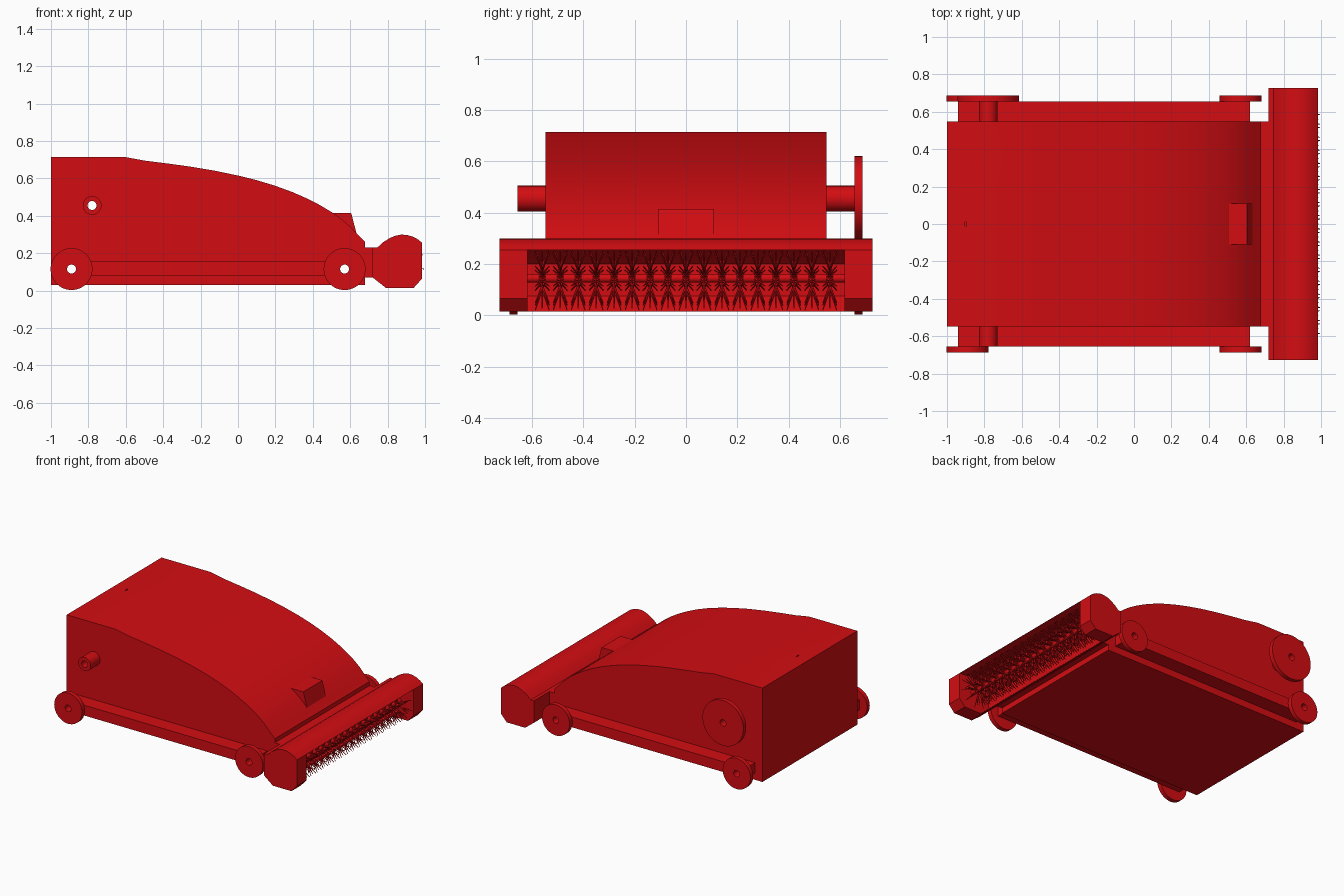
import bpy, bmesh, math
from mathutils import Vector, Matrix

if "Cube" in bpy.data.objects:
    bpy.data.objects.remove(bpy.data.objects["Cube"])

red = bpy.data.materials.new("red_paint")
red.diffuse_color = (0.65, 0.004, 0.006, 1)
red.use_nodes = True
red.node_tree.nodes["Principled BSDF"].inputs["Base Color"].default_value = red.diffuse_color


def finish(name, bm):
    bmesh.ops.recalc_face_normals(bm, faces=bm.faces)
    me = bpy.data.meshes.new(name)
    bm.to_mesh(me)
    bm.free()
    me.materials.append(red)
    ob = bpy.data.objects.new(name, me)
    bpy.context.collection.objects.link(ob)
    return ob


def extrude_y(name, profile, y0, y1):
    """Solid from an x-z profile, swept between two y values."""
    bm = bmesh.new()
    face = bm.faces.new([bm.verts.new((x, y0, z)) for x, z in profile])
    geo = bmesh.ops.extrude_face_region(bm, geom=[face])["geom"]
    verts = [g for g in geo if isinstance(g, bmesh.types.BMVert)]
    bmesh.ops.translate(bm, verts=verts, vec=(0, y1 - y0, 0))
    return finish(name, bm)


def box(name, x0, x1, y0, y1, z0, z1):
    return extrude_y(name, [(x0, z0), (x1, z0), (x1, z1), (x0, z1)], y0, y1)


def disc(name, x, z, r, y0, y1, sides=48):
    ring = [(x + r * math.cos(math.tau * i / sides), z + r * math.sin(math.tau * i / sides))
            for i in range(sides)]
    return extrude_y(name, ring, y0, y1)


def drill(ob, cutters):
    """Bake boolean holes into an object."""
    for c in cutters:
        mod = ob.modifiers.new("hole", 'BOOLEAN')
        mod.operation, mod.solver, mod.object = 'DIFFERENCE', 'EXACT', c
    dg = bpy.context.evaluated_depsgraph_get()
    ob.data = bpy.data.meshes.new_from_object(ob.evaluated_get(dg))
    ob.modifiers.clear()


REAR, FRONT, CRANK = (-0.89, 0.115), (0.57, 0.115), (-0.78, 0.455)

# Cutters for the axle holes and the pin hole on top
holes = {n: disc("cutter_" + n, *p, 0.024, -0.9, 0.9, 24)
         for n, p in (("rear", REAR), ("front", FRONT), ("crank", CRANK))}
pin = box("cutter_pin", -0.904, -0.896, -0.012, 0.012, 0.6, 0.8)

# Main body with the curved hood
hood = [(0.68, 0.26), (0.64, 0.30), (0.60, 0.343), (0.55, 0.385), (0.50, 0.42), (0.44, 0.456),
        (0.37, 0.492), (0.29, 0.527), (0.20, 0.56), (0.10, 0.59), (0.0, 0.615), (-0.12, 0.64),
        (-0.25, 0.662), (-0.38, 0.68), (-0.50, 0.695), (-0.61, 0.715)]
body = extrude_y("body", [(-1, 0.03), (0.68, 0.03)] + hood + [(-1, 0.715)], -0.547, 0.547)
drill(body, [*holes.values(), pin])

# Latch block on the hood, and neck joining body to brush head
extrude_y("hood_latch", [(0.50, 0.415), (0.605, 0.415), (0.635, 0.30), (0.60, 0.30)], -0.11, 0.11)
box("neck", 0.67, 0.73, -0.547, 0.547, 0.07, 0.23)

# Side rails, wheels and crank tubes
for s, side in ((-1, "near"), (1, "far")):
    rail = box(side + "_rail", -0.94, 0.62, s * 0.54, s * 0.656, 0.08, 0.155)
    drill(rail, [holes["rear"], holes["front"]])
    for n, p in (("rear", REAR), ("front", FRONT)):
        wheel = disc(f"{side}_{n}_wheel", *p, 0.112, s * 0.656, s * 0.688)
        drill(wheel, [holes[n]])
    tube = disc(side + "_crank_tube", *CRANK, 0.05, s * 0.54, s * 0.656, 32)
    drill(tube, [holes["crank"]])
crank = disc("crank_disc", *CRANK, 0.165, 0.656, 0.688, 64)
drill(crank, [holes["crank"]])

# Brush head: solid end caps and an open-fronted shell between them
dome = [(0.985, 0.255), (0.96, 0.275), (0.93, 0.29), (0.90, 0.298), (0.87, 0.299), (0.84, 0.293),
        (0.81, 0.28), (0.775, 0.258), (0.745, 0.23), (0.72, 0.23), (0.72, 0.07), (0.79, 0.015)]
for s, side in ((-1, "near"), (1, "far")):
    extrude_y(side + "_head_cap", dome + [(0.94, 0.015), (0.985, 0.065)], s * 0.617, s * 0.726)
lining = [(0.80, 0.015), (0.737, 0.075), (0.737, 0.20), (0.80, 0.247), (0.87, 0.268), (0.95, 0.255)]
extrude_y("head_shell", dome + lining, -0.617, 0.617)

# Brush roller with crossed bristles
AX, AZ = 0.872, 0.145
disc("brush_axle", AX, AZ, 0.017, -0.62, 0.62, 16)
bm = bmesh.new()
for k in range(17):
    y = -0.56 + 0.07 * k
    for a in range(10):
        ang = math.radians(36 * a + 22)
        for lean in (-0.027, 0, 0.027):
            root = Vector((AX, y - lean * 0.5, AZ))
            reach = 0.125 if lean else 0.118
            tip = Vector((AX + reach * math.cos(ang), y + lean, AZ + reach * math.sin(ang)))
            d = tip - root
            rot = d.to_track_quat('Z', 'Y').to_matrix().to_4x4()
            bmesh.ops.create_cone(bm, segments=5, radius1=0.006, radius2=0.002, cap_ends=True,
                                  depth=d.length,
                                  matrix=Matrix.Translation((root + tip) / 2) @ rot)
finish("brush_bristles", bm)

# Remove cutters, then smooth the round faces
for c in [*holes.values(), pin]:
    bpy.data.objects.remove(c)
for ob in bpy.context.scene.objects:
    ob.select_set(True)
bpy.context.view_layer.objects.active = body
bpy.ops.object.shade_smooth_by_angle(angle=math.radians(30))
